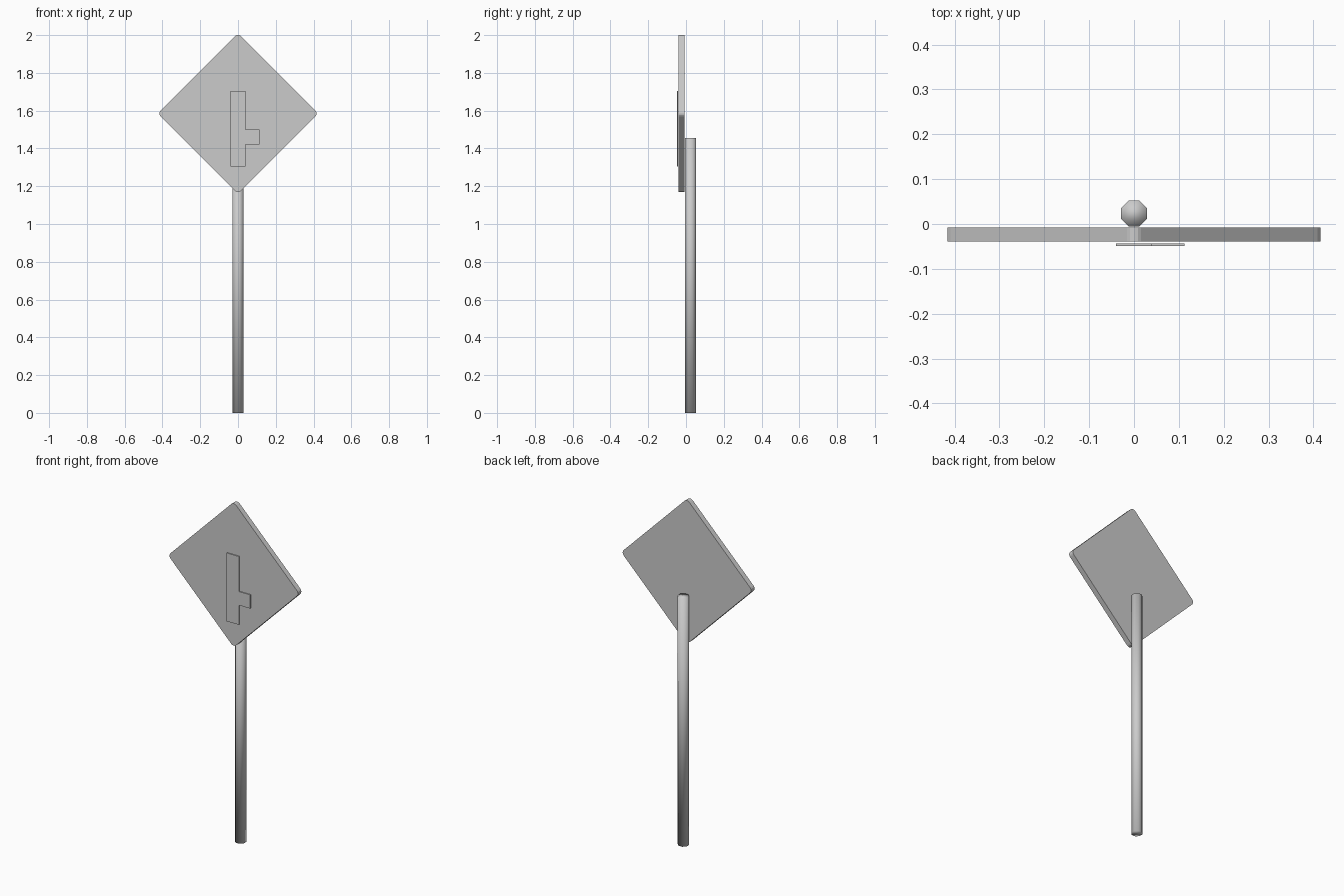
import bpy
import bmesh
from math import pi, sin, cos

cube = bpy.data.objects.get("Cube")
if cube:
    bpy.data.objects.remove(cube, do_unlink=True)

grey = bpy.data.materials.new("plain grey")
grey.use_nodes = True
color = (0.6, 0.6, 0.6, 1)
grey.diffuse_color = color
grey.node_tree.nodes["Principled BSDF"].inputs["Base Color"].default_value = color


def prism(name, outline, direction, smooth=False):
    """Extrude a closed outline of 3D points along a direction."""
    bm = bmesh.new()
    base = bm.faces.new([bm.verts.new(p) for p in outline])
    result = bmesh.ops.extrude_face_region(bm, geom=[base], use_keep_orig=True)
    top = [v for v in result["geom"] if isinstance(v, bmesh.types.BMVert)]
    bmesh.ops.translate(bm, verts=top, vec=direction)
    bmesh.ops.recalc_face_normals(bm, faces=bm.faces)
    for face in bm.faces:
        face.smooth = smooth
    mesh = bpy.data.meshes.new(name)
    bm.to_mesh(mesh)
    bm.free()
    mesh.materials.append(grey)
    obj = bpy.data.objects.new(name, mesh)
    bpy.context.collection.objects.link(obj)
    return obj


# Eight-sided post, shaded softly right over its caps
post_radius, post_y = 0.0311, 0.0235
angles = [(i + 0.5) * pi / 4 for i in range(8)]
prism("post", [(post_radius * cos(a), post_y + post_radius * sin(a), 0) for a in angles],
      (0, 0, 1.455), smooth=True)

# Diamond board with rounded corners
centre_z, half_diagonal, corner, steps = 1.585, 0.416, 0.022, 4
board = []
for quarter in range(4):
    for i in range(steps + 1):
        a = quarter * pi / 2 - pi / 4 + i / steps * pi / 2
        reach = half_diagonal - corner
        board.append((reach * cos(quarter * pi / 2) + corner * cos(a), -0.0395,
                      centre_z + reach * sin(quarter * pi / 2) + corner * sin(a)))
prism("diamond_board", board, (0, 0.0315, 0))

# Raised side-road symbol, just clear of the board
symbol = [(-0.04, 1.305), (0.04, 1.305), (0.04, 1.42), (0.113, 1.42),
          (0.113, 1.5), (0.04, 1.5), (0.04, 1.705), (-0.04, 1.705)]
prism("junction_symbol", [(x, -0.0485, z) for x, z in symbol], (0, 0.0055, 0))
